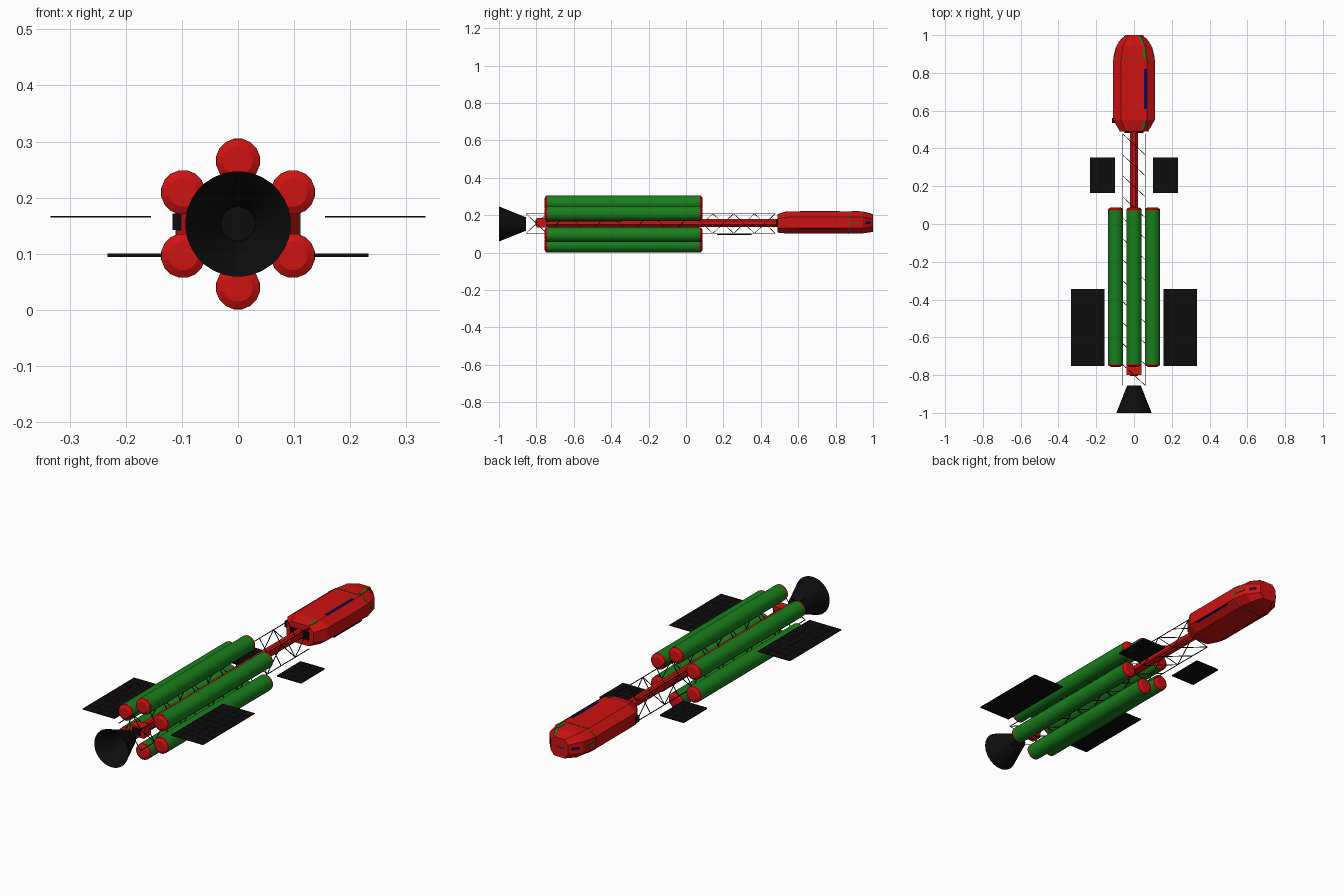
import bpy, bmesh, math
from mathutils import Vector, Matrix

if "Cube" in bpy.data.objects:
    bpy.data.objects.remove(bpy.data.objects["Cube"])


def material(name, rgb):
    m = bpy.data.materials.new(name)
    m.diffuse_color = (*rgb, 1)
    m.use_nodes = True
    m.node_tree.nodes["Principled BSDF"].inputs["Base Color"].default_value = m.diffuse_color
    return m


RED = material("red", (0.62, 0.006, 0.006))
GREEN = material("green", (0.01, 0.21, 0.012))
BLACK = material("black", (0.004, 0.004, 0.004))
BLUE = material("blue", (0.004, 0.004, 0.1))
CZ = 0.153


def finish(name, bm, mat, smooth=False):
    bmesh.ops.recalc_face_normals(bm, faces=bm.faces)
    me = bpy.data.meshes.new(name)
    bm.to_mesh(me)
    bm.free()
    me.materials.append(mat)
    ob = bpy.data.objects.new(name, me)
    bpy.context.collection.objects.link(ob)
    if smooth:
        bpy.context.view_layer.objects.active = ob
        ob.select_set(True)
        bpy.ops.object.shade_smooth_by_angle(angle=math.radians(35))
        ob.select_set(False)
    return ob


def loft(name, rings, mat, caps=True, smooth=False):
    bm = bmesh.new()
    loops = [[bm.verts.new(p) for p in r] for r in rings]
    n = len(loops[0])
    for a, b in zip(loops, loops[1:]):
        for i in range(n):
            bm.faces.new((a[i], a[(i + 1) % n], b[(i + 1) % n], b[i]))
    if caps:
        bm.faces.new(loops[0])
        bm.faces.new(loops[-1])
    return finish(name, bm, mat, smooth)


def circle(y, r, x=0, z=CZ, n=16):
    return [(x + r * math.cos(2 * math.pi * (i + .5) / n), y,
             z + r * math.sin(2 * math.pi * (i + .5) / n)) for i in range(n)]


def octagon(y, hw, hh, z):
    a, b = hw * 0.62, hh * 0.5
    return [(a, y, z + hh), (hw, y, z + b), (hw, y, z - b), (a, y, z - hh),
            (-a, y, z - hh), (-hw, y, z - b), (-hw, y, z + b), (-a, y, z + hh)]


def add_box(bm, lo, hi):
    lo, hi = Vector(lo), Vector(hi)
    m = Matrix.Translation((lo + hi) / 2) @ Matrix.Diagonal((*(hi - lo), 1))
    bmesh.ops.create_cube(bm, size=1, matrix=m)


def box(name, lo, hi, mat):
    bm = bmesh.new()
    add_box(bm, lo, hi)
    return finish(name, bm, mat)


def add_bar(bm, p, q, w, h):
    p, q = Vector(p), Vector(q)
    d = q - p
    m = (Matrix.Translation((p + q) / 2) @ d.to_track_quat('Y', 'Z').to_matrix().to_4x4()
         @ Matrix.Diagonal((w, d.length, h, 1)))
    bmesh.ops.create_cube(bm, size=1, matrix=m)


def bars(name, segments, w, h, mat):
    bm = bmesh.new()
    for p, q in segments:
        add_bar(bm, p, q, w, h)
    return finish(name, bm, mat)


# Six fuel tanks in a hexagonal ring, with red end caps
for k in range(6):
    a = math.radians(90 + 60 * k)
    x, z = 0.113 * math.cos(a), CZ + 0.113 * math.sin(a)
    loft(f"tank_{k+1}", [circle(y, 0.04, x, z) for y in (-0.74, 0.072)], GREEN, False, True)
    for tag, y, s in (("rear", -0.74, -1), ("front", 0.072, 1)):
        loft(f"tank_{k+1}_{tag}_cap", [circle(y, 0.0398, x, z), circle(y + s * 0.008, 0.0395, x, z),
             circle(y + s * 0.016, 0.026, x, z)], RED)

# Engine bell, open at the back
loft("engine_bell", [circle(-1.0, 0.094, n=32), circle(-0.855, 0.036, n=32), circle(-0.858, 0.031, n=32),
     circle(-0.998, 0.091, n=32), circle(-1.0, 0.094, n=32)], BLACK, False, True)
loft("bell_throat", [circle(-0.862, 0.031, n=32), circle(-0.856, 0.031, n=32)], BLACK)

# Engine block and central spine
box("engine_block", (-0.04, -0.8, 0.135), (0.04, -0.745, 0.186), RED)
box("engine_plate", (-0.022, -0.804, 0.143), (0.022, -0.8, 0.178), BLACK)
loft("spine", [circle(y, 0.0235, z=0.159, n=8) for y in (-0.75, 0.5)], RED)

# Box truss: longerons, zigzag sides, slanted top and bottom braces
tx, zb, zt, y0, y1, bays = 0.06, 0.103, 0.208, -0.855, 0.477, 12
seg = [((sx * tx, y0, z), (sx * tx, y1, z)) for sx in (-1, 1) for z in (zb, zt)]
step = (y1 - y0) / bays
for i in range(bays):
    ya, yb = y0 + i * step, y0 + (i + 1) * step
    up = (zb, zt) if i % 2 else (zt, zb)
    seg.append(((tx, ya, up[0]), (tx, yb, up[1])))
    seg.append(((-tx, ya, up[1]), (-tx, yb, up[0])))
    for z in (zb, zt):
        seg.append(((tx, ya, z), (-tx, yb, z)))
bars("truss", seg, 0.003, 0.003, BLACK)


# Solar panels with raised grid lines
def panel(name, xa, xb, ya, yb, z, t, nx, ny):
    bm = bmesh.new()
    add_box(bm, (xa, ya, z - t / 2), (xb, yb, z + t / 2))
    h = t / 2 + 0.0006
    for i in range(nx + 1):
        x = xa + (xb - xa) * i / nx
        add_box(bm, (x - .001, ya, z - h), (x + .001, yb, z + h))
    for j in range(ny + 1):
        y = ya + (yb - ya) * j / ny
        add_box(bm, (xa, y - .001, z - h), (xb, y + .001, z + h))
    finish(name, bm, BLACK)


for side, s in (("left", -1), ("right", 1)):
    xs = sorted((s * 0.156, s * 0.333))
    panel(f"large_panel_{side}", *xs, -0.752, -0.344, 0.166, 0.0015, 4, 9)
    xs = sorted((s * 0.101, s * 0.232))
    panel(f"small_panel_{side}", *xs, 0.166, 0.35, 0.097, 0.005, 4, 5)

# Crew cabin: faceted octagonal hull
hull = [(0.49, 0.075, 0.05, 0.157), (0.55, 0.11, 0.06, 0.161), (0.87, 0.11, 0.06, 0.161),
        (0.945, 0.092, 0.058, 0.161), (1.0, 0.047, 0.047, 0.158)]
loft("cabin", [octagon(*r) for r in hull], RED)

# Side hatch and rear collar
box("side_hatch", (-0.117, 0.535, 0.142), (-0.08, 0.56, 0.172), BLACK)
box("rear_collar", (-0.05, 0.482, 0.14), (0.05, 0.495, 0.178), BLACK)

# Green seam around the hull
ring = [Vector(p) for p in octagon(0.87, 0.11, 0.06, 0.161)]
bars("hull_seam", [(ring[i], ring[(i + 1) % 8]) for i in range(8)], 0.003, 0.003, GREEN)

# Window strips on the roof and lower right side
bars("window_strips", [((0.06, 0.61, 0.221), (0.06, 0.82, 0.221)),
                       ((0.104, 0.60, 0.127), (0.104, 0.82, 0.127))], 0.015, 0.004, BLUE)
bars("green_markers", [((0.056, 0.885, 0.2208), (0.053, 0.938, 0.2194)),
                       ((0.047, 0.952, 0.2172), (0.032, 0.99, 0.2075)),
                       ((0.047, 0.505, 0.2095), (0.058, 0.542, 0.2195))], 0.014, 0.003, GREEN)
bars("side_markers", [((s * 0.109, 0.88, 0.161), (s * 0.0945, 0.937, 0.161)) for s in (-1, 1)],
     0.003, 0.006, GREEN)

# Nose windows
box("nose_window", (-0.024, 0.997, 0.152), (0.024, 1.0, 0.164), BLUE)
bars("nose_side_windows", [((s * 0.081, 0.959, 0.16), (s * 0.059, 0.986, 0.16)) for s in (-1, 1)],
     0.004, 0.012, BLUE)
